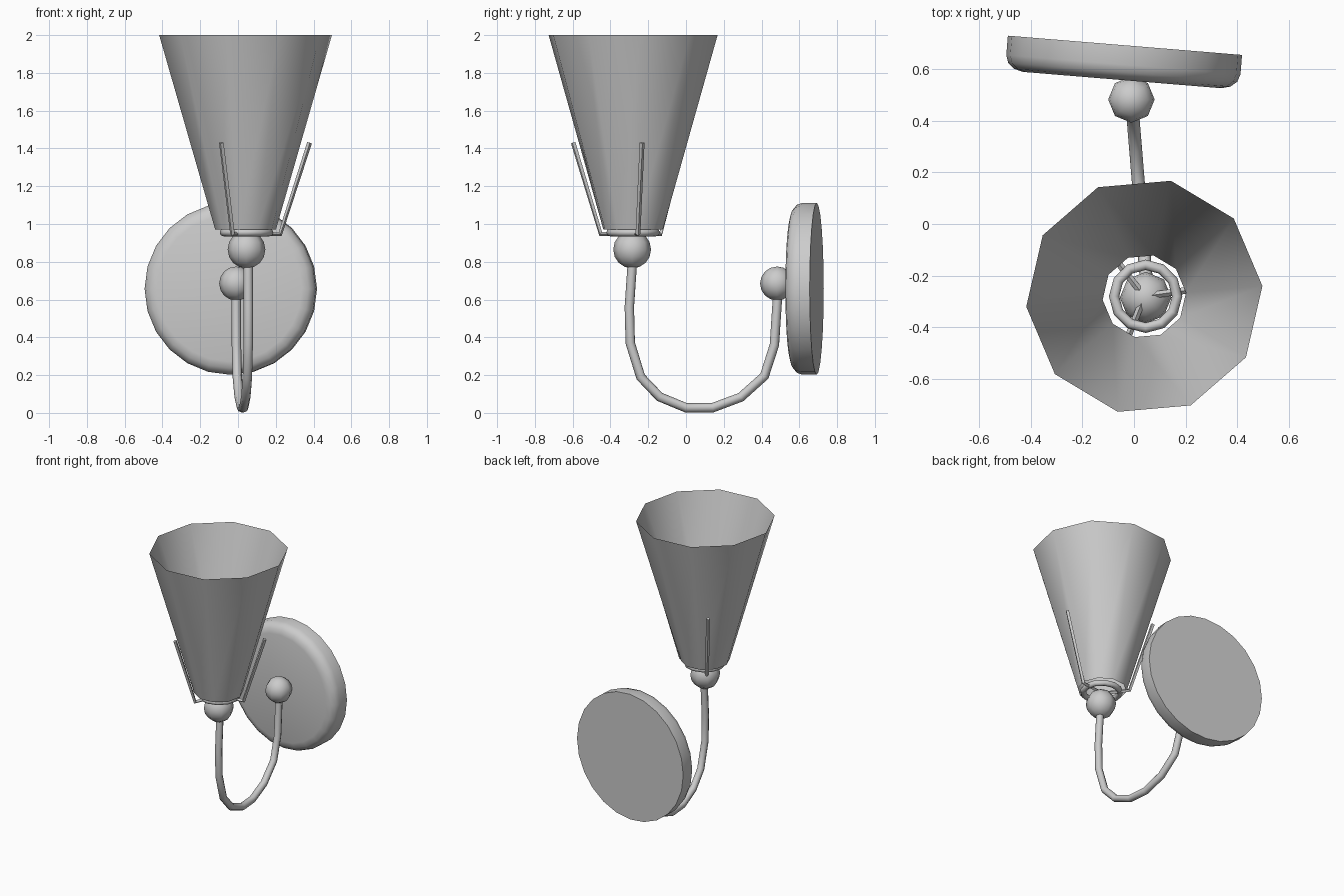
import bpy
import bmesh
from math import cos, sin, pi, radians
from mathutils import Matrix, Vector

if "Cube" in bpy.data.objects:
    bpy.data.objects.remove(bpy.data.objects["Cube"])

SHADE_AXIS = Vector((0.04, -0.28, 0))


def smooth(obj, angle=50):
    bpy.ops.object.select_all(action='DESELECT')
    obj.select_set(True)
    bpy.context.view_layer.objects.active = obj
    bpy.ops.object.shade_smooth_by_angle(angle=radians(angle))


def lathe(name, profile, sides, matrix, capped=False):
    """Revolve (radius, height) points around z, then place the result."""
    bm = bmesh.new()
    rings = []
    for r, z in profile:
        rings.append([bm.verts.new((r * cos(2 * pi * i / sides), r * sin(2 * pi * i / sides), z))
                      for i in range(sides)])
    for low, high in zip(rings, rings[1:]):
        for i in range(sides):
            j = (i + 1) % sides
            bm.faces.new((low[i], low[j], high[j], high[i]))
    if capped:
        bm.faces.new(rings[0][::-1])
        bm.faces.new(rings[-1])
    bm.transform(matrix)
    mesh = bpy.data.meshes.new(name)
    bm.to_mesh(mesh)
    bm.free()
    obj = bpy.data.objects.new(name, mesh)
    bpy.context.collection.objects.link(obj)
    smooth(obj)
    return obj


def rod(name, points, radius, resolution):
    """Sweep a round or square section along a polyline."""
    curve = bpy.data.curves.new(name, 'CURVE')
    curve.dimensions = '3D'
    curve.bevel_depth = radius
    curve.bevel_resolution = resolution
    curve.use_fill_caps = True
    spline = curve.splines.new('POLY')
    spline.points.add(len(points) - 1)
    for point, co in zip(spline.points, points):
        point.co = (*co, 1)
    obj = bpy.data.objects.new(name, curve)
    bpy.context.collection.objects.link(obj)
    bpy.ops.object.select_all(action='DESELECT')
    obj.select_set(True)
    bpy.context.view_layer.objects.active = obj
    bpy.ops.object.convert(target='MESH')
    smooth(bpy.context.object)


def ball(name, radius, location):
    bpy.ops.mesh.primitive_uv_sphere_add(segments=8, ring_count=8, radius=radius, location=location)
    obj = bpy.context.object
    obj.name = name
    smooth(obj, 60)


# Wall plate with a rounded front edge
lathe("wall_plate",
      [(0.455, 0), (0.455, 0.075), (0.445, 0.105), (0.42, 0.126), (0.385, 0.135)], 24,
      Matrix.Translation((-0.035, 0.692, 0.657)) @ Matrix.Rotation(radians(-4.7), 4, 'Z')
      @ Matrix.Rotation(radians(90), 4, 'X'), capped=True)

# Joint balls
ball("wall_ball", 0.09, (-0.01, 0.482, 0.685))
ball("shade_ball", 0.1, (0.045, -0.285, 0.865))

# Curved arm, lying in a slightly turned upright plane
arm = [(-0.285, 0.78), (-0.30, 0.56), (-0.295, 0.37), (-0.24, 0.19), (-0.14, 0.085), (0, 0.027),
       (0.14, 0.027), (0.29, 0.083), (0.415, 0.195), (0.468, 0.36), (0.485, 0.62)]
rod("arm", [(0.03 - 0.082 * y, y, z) for y, z in arm], 0.025, 2)

# Open conical shade
lathe("shade", [(0.162, 0.972), (0.459, 2.0)], 10,
      Matrix.Translation(SHADE_AXIS) @ Matrix.Rotation(radians(5), 4, 'Z'))

# Ring under the shade
bpy.ops.mesh.primitive_torus_add(major_segments=12, minor_segments=8, major_radius=0.122,
                                 minor_radius=0.02, location=SHADE_AXIS + Vector((0.005, 0, 0.955)))
bpy.context.object.name = "shade_ring"
smooth(bpy.context.object, 60)

# Three bent prongs around the shade
for n in range(3):
    a = radians(8 + 120 * n)
    path = [(0.03, 0.947), (0.185, 0.947), (0.342, 1.43)]
    rod(f"prong_{n + 1}", [SHADE_AXIS + Vector((r * cos(a), r * sin(a), z)) for r, z in path], 0.013, 0)
